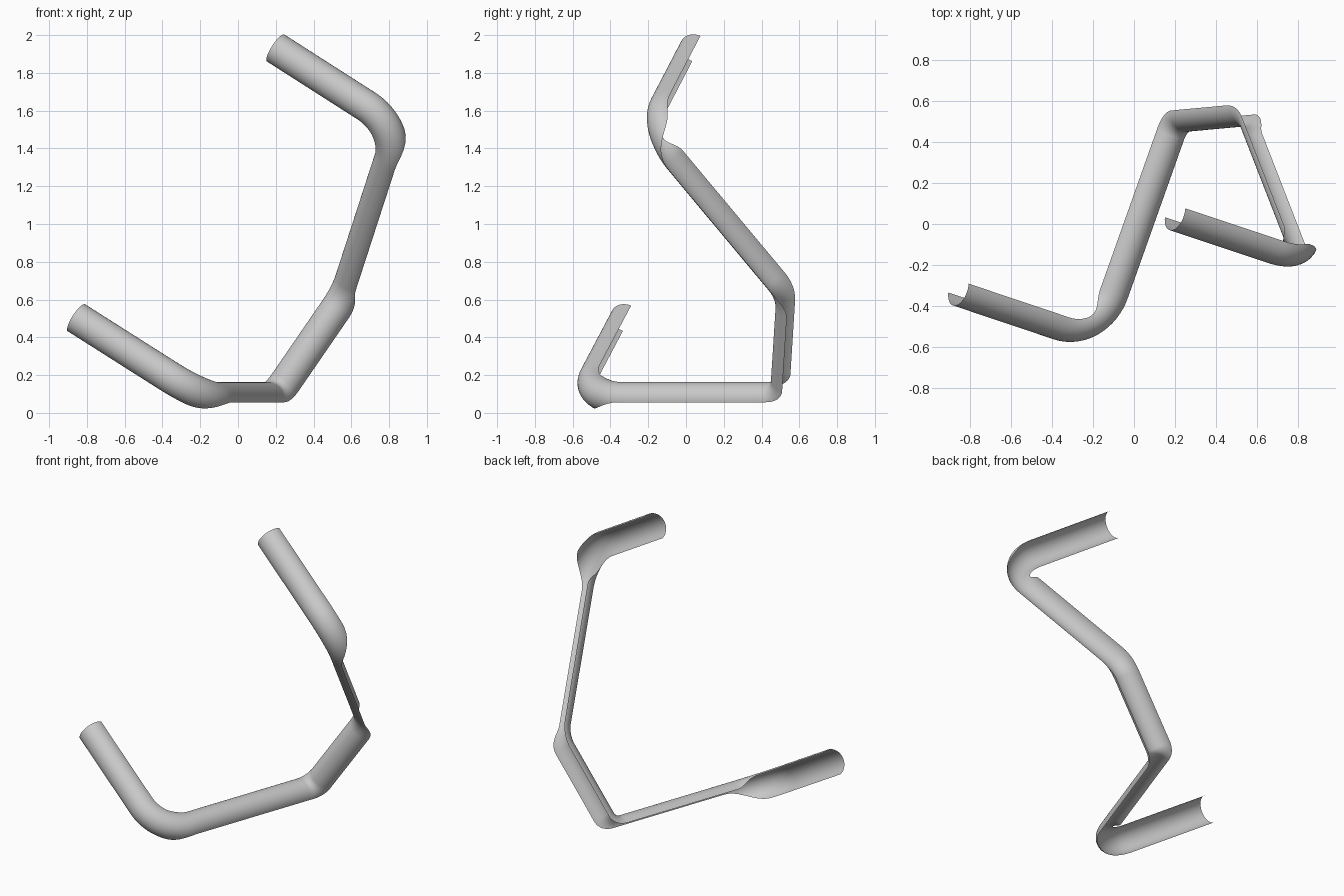
import bpy, bmesh, math
from mathutils import Vector, Quaternion

cube = bpy.data.objects.get("Cube")
if cube:
    bpy.data.objects.remove(cube, do_unlink=True)

RADIUS = 0.086
SIDES = 24

# Centreline corners, and the bend tangent length at each inner corner
corners = [Vector(p) for p in [
    (-0.855, -0.315, 0.502), (-0.185, -0.54, 0.077), (0.195, 0.53, 0.077),
    (0.575, 0.565, 0.63), (0.86, -0.168, 1.508), (0.20, 0.052, 1.93)]]
bends = [0, 0.22, 0.10, 0.10, 0.22, 0]

# Part of each bend over which the shell turns from one straight's facing to the next
turns = [None, (0.35, 1.0), (0.0, 1.0), (0.0, 1.0), (0.0, 0.65)]

# Open shell per straight: facing direction and half angle in degrees
shell = [((-0.09, -0.97, 0.38), 92), ((0.50, -0.18, 0.85), 72),
         ((-0.21, -0.97, 0.15), 87), ((-0.75, -0.60, -0.27), 67),
         ((-0.09, -0.97, 0.38), 92)]
shell = [(Vector(n).normalized(), a) for n, a in shell]


def square_to(n, d):
    """Part of n at right angles to d."""
    return (n - d * n.dot(d)).normalized()


def centreline():
    """Return samples of (point, tangent, facing, half angle)."""
    out = []
    for i in range(len(corners) - 1):
        a, b = corners[i], corners[i + 1]
        d = (b - a).normalized()
        start, end = a + d * bends[i], b - d * bends[i + 1]
        n, ang = shell[i]
        for k in range(17):
            out.append((start.lerp(end, k / 16), d, square_to(n, d), ang))
        if i + 2 < len(corners):
            # Circular bend between two straights
            e = (corners[i + 2] - b).normalized()
            n2, ang2 = shell[i + 1]
            turn, axis = d.angle(e), d.cross(e).normalized()
            rad = bends[i + 1] / math.tan(turn / 2)
            side = square_to(e, d)
            lo, hi = turns[i + 1]
            for k in range(1, 16):
                th = turn * k / 16
                p = end + d * rad * math.sin(th) + side * rad * (1 - math.cos(th))
                tan = d * math.cos(th) + side * math.sin(th)
                w = min(1, max(0, (k / 16 - lo) / (hi - lo)))
                w = w * w * (3 - 2 * w)
                from_n = Quaternion(axis, th) @ square_to(n, d)
                to_n = Quaternion(axis, th - turn) @ square_to(n2, e)
                out.append((p, tan, from_n.lerp(to_n, w), ang + (ang2 - ang) * w))
    return out


# Bent tube: sweep an open arc along the centreline
bm = bmesh.new()
rings = []
for p, t, n, ang in centreline():
    u = square_to(n, t)
    v = t.cross(u)
    ring = []
    for j in range(SIDES + 1):
        th = math.radians(ang) * (2 * j / SIDES - 1)
        ring.append(bm.verts.new(p + (u * math.cos(th) + v * math.sin(th)) * RADIUS))
    rings.append(ring)
for r0, r1 in zip(rings, rings[1:]):
    for j in range(SIDES):
        bm.faces.new((r0[j], r0[j + 1], r1[j + 1], r1[j]))
mesh = bpy.data.meshes.new("bent_tube")
bm.to_mesh(mesh)
bm.free()
tube = bpy.data.objects.new("bent_tube", mesh)
bpy.context.collection.objects.link(tube)

# Plain grey material
grey = bpy.data.materials.new("light_grey")
grey.use_nodes = True
colour = (0.58, 0.58, 0.58, 1)
grey.diffuse_color = colour
grey.node_tree.nodes["Principled BSDF"].inputs["Base Color"].default_value = colour
mesh.materials.append(grey)

bpy.context.view_layer.objects.active = tube
tube.select_set(True)
bpy.ops.object.shade_smooth_by_angle(angle=math.radians(40))
